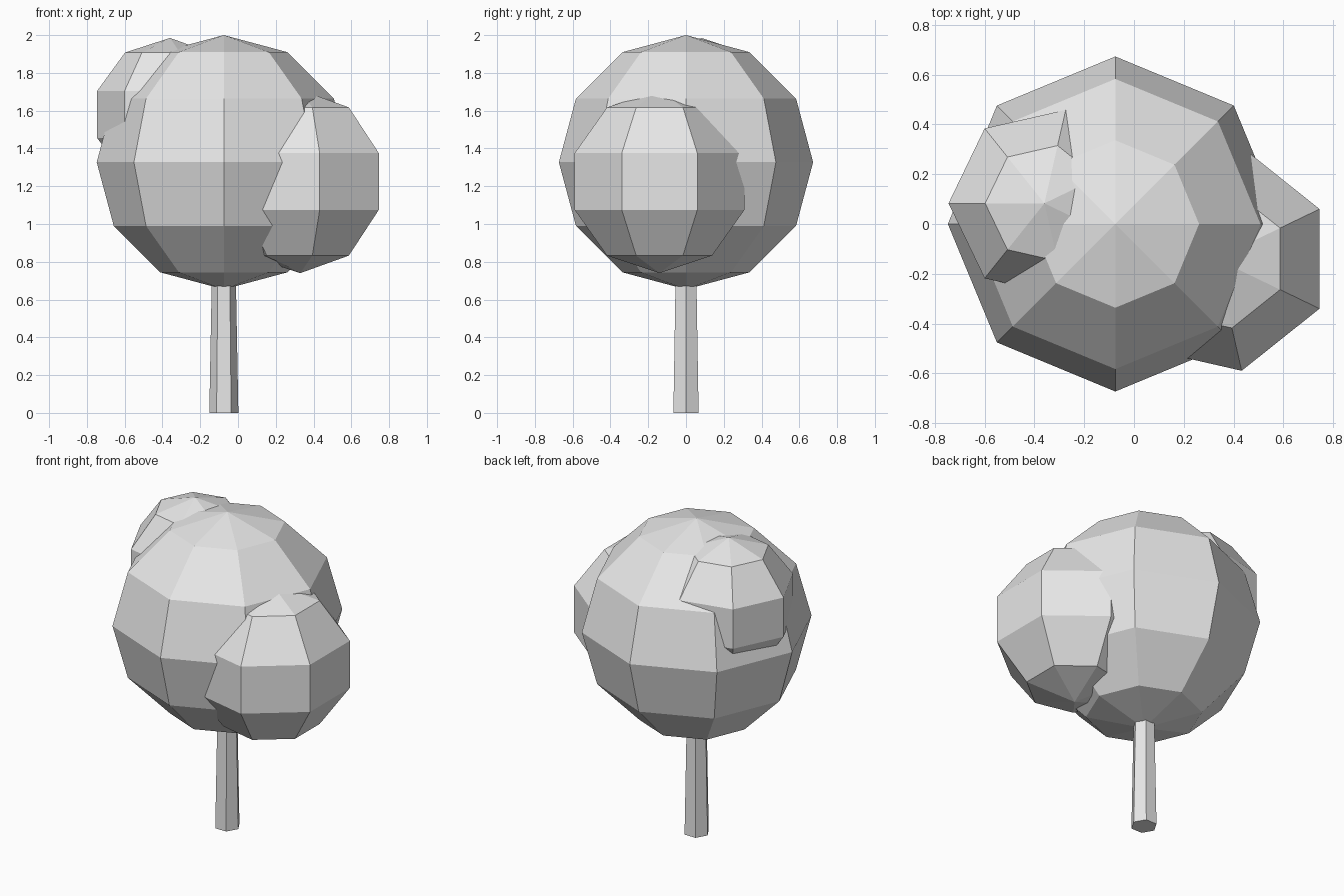
import bpy, bmesh
from math import atan2, pi
from mathutils import Matrix, Vector

cube = bpy.data.objects.get("Cube")
if cube:
    bpy.data.objects.remove(cube, do_unlink=True)

# One plain grey for the whole tree
GREY = (0.8, 0.8, 0.8, 1)
grey = bpy.data.materials.new("plain grey")
grey.use_nodes = True
grey.diffuse_color = GREY
grey.node_tree.nodes["Principled BSDF"].inputs["Base Color"].default_value = GREY


def finish(name, bm, centre):
    """Turn one corner towards -x, move into place and make a flat-shaded object."""
    corner = max(bm.verts, key=lambda v: v.co.xy.length)
    turn = Matrix.Rotation(pi - atan2(corner.co.y, corner.co.x), 4, "Z")
    bm.transform(Matrix.Translation(Vector(centre)) @ turn)
    bmesh.ops.recalc_face_normals(bm, faces=bm.faces)
    mesh = bpy.data.meshes.new(name)
    bm.to_mesh(mesh)
    bm.free()
    mesh.materials.append(grey)
    bpy.context.collection.objects.link(bpy.data.objects.new(name, mesh))


def foliage(name, segments, rings, radius, centre):
    bm = bmesh.new()
    bmesh.ops.create_uvsphere(bm, u_segments=segments, v_segments=rings, radius=radius)
    finish(name, bm, centre)


# Leaf clumps
foliage("main_foliage", 8, 6, 0.673, (-0.075, 0, 1.327))
foliage("lower_left_foliage", 7, 5, 0.485, (0.33, -0.14, 1.225))
foliage("upper_right_foliage", 7, 5, 0.405, (-0.36, 0.083, 1.58))

# Tapered six-sided trunk, its top hidden inside the leaves
height = 0.8
bm = bmesh.new()
bmesh.ops.create_cone(bm, cap_ends=True, segments=6, radius1=0.077, radius2=0.062, depth=height)
finish("trunk", bm, (-0.075, 0, height / 2))
